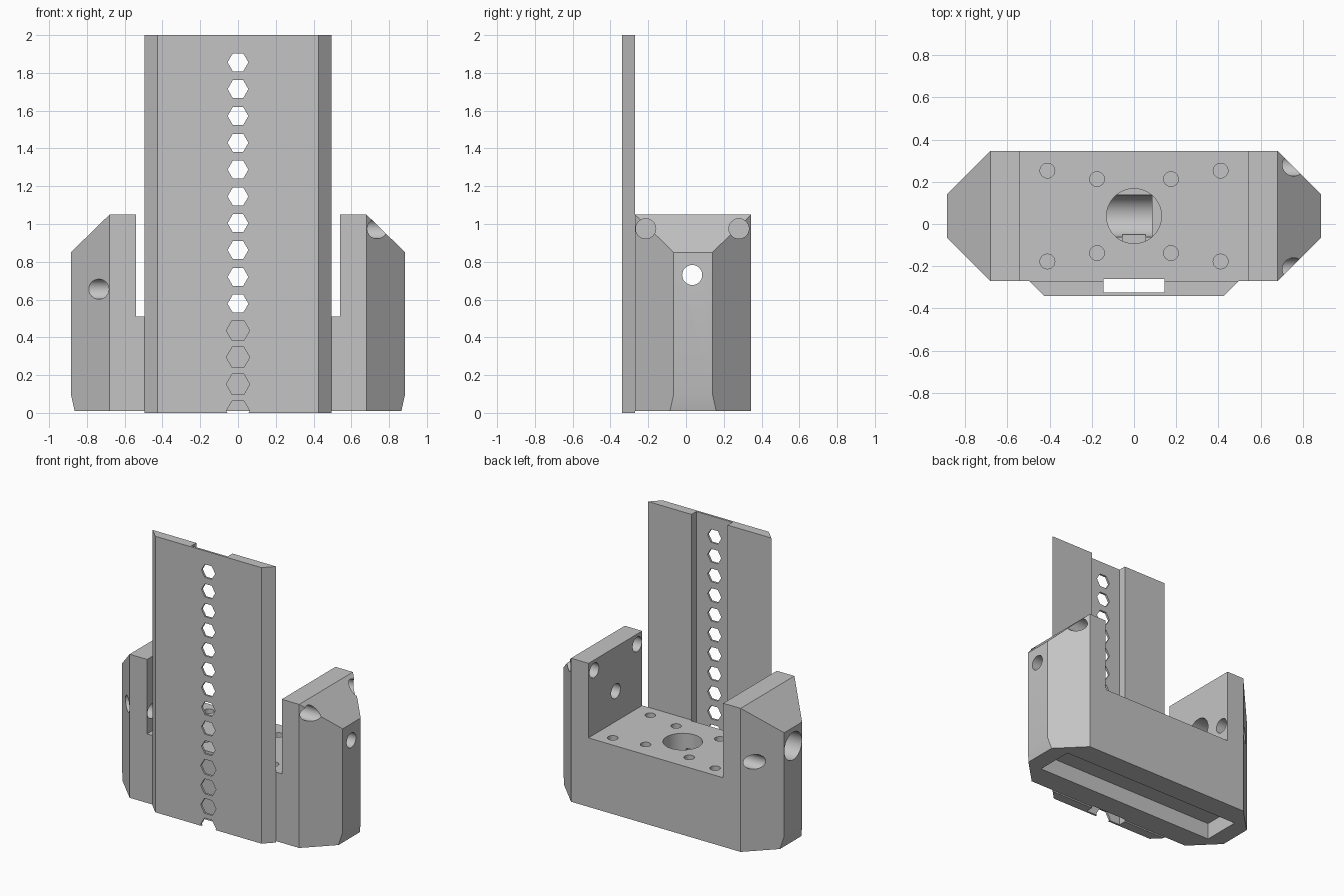
import bpy, bmesh, math
from mathutils import Matrix, Vector

if "Cube" in bpy.data.objects:
    bpy.data.objects.remove(bpy.data.objects["Cube"])

grey = bpy.data.materials.new("light_grey")
grey.use_nodes = True
colour = (0.55, 0.55, 0.55, 1)
grey.diffuse_color = colour
grey.node_tree.nodes["Principled BSDF"].inputs["Base Color"].default_value = colour


def make(name, bm):
    bmesh.ops.recalc_face_normals(bm, faces=bm.faces)
    mesh = bpy.data.meshes.new(name)
    bm.to_mesh(mesh)
    bm.free()
    mesh.materials.append(grey)
    obj = bpy.data.objects.new(name, mesh)
    bpy.context.collection.objects.link(obj)
    return obj


def prism(points, direction):
    """Extrude a closed outline along a direction."""
    bm = bmesh.new()
    face = bm.faces.new([bm.verts.new(p) for p in points])
    extruded = bmesh.ops.extrude_face_region(bm, geom=[face])["geom"]
    verts = [g for g in extruded if isinstance(g, bmesh.types.BMVert)]
    bmesh.ops.translate(bm, verts=verts, vec=direction)
    return bm


def box(low, high):
    low, high = Vector(low), Vector(high)
    bm = bmesh.new()
    bmesh.ops.create_cube(bm, size=1)
    bmesh.ops.scale(bm, vec=high - low, verts=bm.verts)
    bmesh.ops.translate(bm, vec=(low + high) / 2, verts=bm.verts)
    return bm


def rod(start, end, radius, sides=40):
    start, end = Vector(start), Vector(end)
    axis = end - start
    turn = Vector((0, 0, 1)).rotation_difference(axis).to_matrix().to_4x4()
    bm = bmesh.new()
    bmesh.ops.create_cone(bm, cap_ends=True, segments=sides, radius1=radius, radius2=radius,
                          depth=axis.length, matrix=Matrix.Translation((start + end) / 2) @ turn)
    return bm


def cut(obj, bm):
    """Subtract a shape from the object and keep the result as plain mesh."""
    cutter = make("cutter", bm)
    cutter.hide_render = True
    mod = obj.modifiers.new("cut", "BOOLEAN")
    mod.operation, mod.solver, mod.object = "DIFFERENCE", "EXACT", cutter
    result = bpy.data.meshes.new_from_object(
        obj.evaluated_get(bpy.context.evaluated_depsgraph_get()))
    obj.modifiers.clear()
    obj.data = result
    bpy.data.objects.remove(cutter)


# U-shaped bracket: front profile extruded in depth, then corners planed off
FRONT, BACK, MID = -0.27, 0.345, 0.0375
FLOOR = 0.51
half = [(0.865, 0.01), (0.885, 0.1), (0.885, 0.85), (0.68, 1.05), (0.54, 1.05), (0.54, FLOOR)]
outline = half + [(-x, z) for x, z in reversed(half)]
bm = prism([(x, FRONT, z) for x, z in outline], (0, BACK - FRONT, 0))
for sx in (-1, 1):
    for sy, y in ((-1, FRONT), (1, BACK)):
        sliced = bmesh.ops.bisect_plane(bm, geom=bm.verts[:] + bm.edges[:] + bm.faces[:],
                                        plane_co=(sx * 0.68, y, 0), plane_no=(sx, sy, 0),
                                        clear_outer=True)
        edges = [g for g in sliced["geom_cut"] if isinstance(g, bmesh.types.BMEdge)]
        bmesh.ops.holes_fill(bm, edges=edges, sides=0)
bracket = make("bracket", bm)

# Long pocket underneath and the strip shared with the rail channel
cut(bracket, box((-0.74, -0.1, -0.1), (0.74, 0.18, 0.13)))
cut(bracket, box((-0.145, -0.4, -0.1), (0.145, -0.26, 0.8)))

# Central socket with a cable bore and a key notch
cut(bracket, rod((0, MID, 0.28), (0, MID, 0.7), 0.13))
cut(bracket, rod((-0.5, MID, 0.28), (0.085, MID, 0.28), 0.1))
cut(bracket, box((-0.055, -0.098, 0.22), (0.055, -0.05, 0.4)))

# Screw holes in the floor
for x, dy in ((0.41, 0.215), (0.175, 0.175)):
    for sx in (-1, 1):
        for sy in (-1, 1):
            y = MID + sy * dy
            cut(bracket, rod((sx * x, y, 0.3), (sx * x, y, 0.6), 0.035, 24))

# Cross holes through the two arms: y, z, radius
arm_holes = {1: [(-0.213, 0.975, 0.053), (0.28, 0.975, 0.053), (0.033, 0.73, 0.053)],
             -1: [(-0.213, 0.655, 0.053), (0.28, 0.655, 0.053), (MID, 0.715, 0.1)]}
for side, holes in arm_holes.items():
    for y, z, r in holes:
        cut(bracket, rod((side * 0.4, y, z), (side * 1.0, y, z), r))

# Tall rail plate with bevelled sides and a channel in its back
plan = [(-0.495, FRONT), (-0.425, -0.34), (0.425, -0.34), (0.495, FRONT)]
rail = make("rail_plate", prism([(x, y, 0) for x, y in plan], (0, 0, 2)))
cut(rail, box((-0.145, -0.325, -0.1), (0.145, -0.2, 2.1)))

# Column of hexagonal holes
for i in range(14):
    z = 0.01 + i * 0.142
    radius = 0.062 if i < 4 else 0.055
    hexagon = [(radius * math.cos(math.radians(a)), -0.4, z + radius * math.sin(math.radians(a)))
               for a in range(0, 360, 60)]
    cut(rail, prism(hexagon, (0, 0.1, 0)))

# Smooth bores, crisp edges
bpy.ops.object.select_all(action="DESELECT")
for obj in (bracket, rail):
    obj.select_set(True)
bpy.context.view_layer.objects.active = bracket
bpy.ops.object.shade_smooth_by_angle(angle=math.radians(30))
